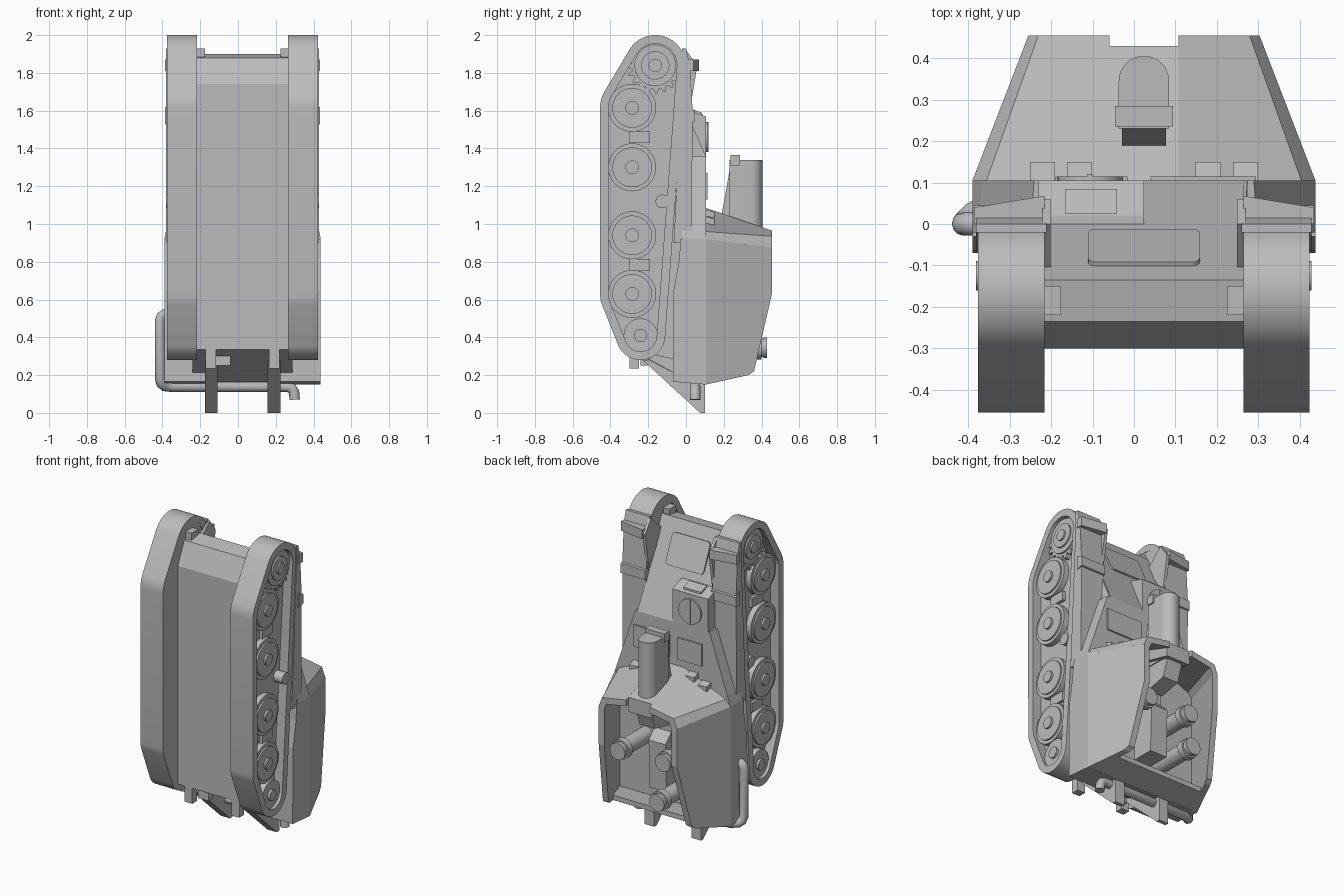
import bpy, bmesh, math
from mathutils import Vector

if "Cube" in bpy.data.objects:
    bpy.data.objects.remove(bpy.data.objects["Cube"], do_unlink=True)

grey = bpy.data.materials.new("plain_grey")
grey.use_nodes = True
grey.diffuse_color = (0.5, 0.5, 0.5, 1)
grey.node_tree.nodes["Principled BSDF"].inputs["Base Color"].default_value = (0.5, 0.5, 0.5, 1)

MID = 0.024  # centre line of the vehicle in x


def finish(name, bm, smooth=False):
    bmesh.ops.recalc_face_normals(bm, faces=bm.faces)
    mesh = bpy.data.meshes.new(name)
    bm.to_mesh(mesh)
    bm.free()
    mesh.materials.append(grey)
    obj = bpy.data.objects.new(name, mesh)
    bpy.context.collection.objects.link(obj)
    if smooth:
        bpy.ops.object.select_all(action="DESELECT")
        obj.select_set(True)
        bpy.context.view_layer.objects.active = obj
        bpy.ops.object.shade_smooth_by_angle(angle=math.radians(35))
    return obj


def loft(name, start, end, smooth=False):
    """Solid between two matching outlines, x measured from the centre line."""
    bm = bmesh.new()
    a = [bm.verts.new((MID + x, y, z)) for x, y, z in start]
    b = [bm.verts.new((MID + x, y, z)) for x, y, z in end]
    n = len(a)
    bm.faces.new(a)
    bm.faces.new(b)
    for i in range(n):
        j = (i + 1) % n
        bm.faces.new((a[i], a[j], b[j], b[i]))
    return finish(name, bm, smooth)


def prism(name, profile, x0, x1, smooth=False):
    """Side profile of (y, z) points pushed along x."""
    return loft(name, [(x0, y, z) for y, z in profile], [(x1, y, z) for y, z in profile], smooth)


def box(name, x0, x1, y0, y1, z0, z1):
    return prism(name, [(y0, z0), (y1, z0), (y1, z1), (y0, z1)], x0, x1)


def circle(r, n=32):
    return [(r * math.cos(math.tau * i / n), r * math.sin(math.tau * i / n)) for i in range(n)]


def disc(name, y, z, r, x0, x1):
    return prism(name, [(y + u, z + v) for u, v in circle(r)], x0, x1, True)


def rod(name, x, z, r, y0, y1):
    ring = circle(r, 24)
    return loft(name, [(x + u, y0, z + v) for u, v in ring],
                [(x + u, y1, z + v) for u, v in ring], True)


# Running gear
SPROCKET, IDLER = (-0.163, 1.84), (-0.24, 0.41)
WHEELS = [(-0.285, z) for z in (1.615, 1.3, 0.94, 0.63)]
TURNS = [(SPROCKET, 0.16), (IDLER, 0.13), (WHEELS[0], 0.17), (WHEELS[3], 0.17)]


def track_outline(inset):
    points = []
    for u, v in circle(1, 72):
        d = Vector((u, v))
        c, r = max(TURNS, key=lambda t: Vector(t[0]).dot(d) + t[1])
        points.append(Vector(c) + d * (r - inset))
    return points


def track(name, x0, x1):
    bm = bmesh.new()
    rings = [[bm.verts.new((MID + x, *p)) for x, p in ((x0, o), (x1, o), (x1, i), (x0, i))]
             for o, i in zip(track_outline(0), track_outline(0.045))]
    for i, ring in enumerate(rings):
        nxt = rings[(i + 1) % len(rings)]
        for k in range(4):
            m = (k + 1) % 4
            bm.faces.new((ring[k], ring[m], nxt[m], nxt[k]))
    return finish(name, bm, True)


for side, s in (("left", 1), ("right", -1)):
    track(f"{side}_track", s * 0.24, s * 0.4)
    prism(f"{side}_track_web", track_outline(0.04), s * 0.243, s * 0.34)
    for i, (y, z) in enumerate(WHEELS):
        disc(f"{side}_road_wheel_{i}", y, z, 0.127, s * 0.3, s * 0.375)
        disc(f"{side}_wheel_face_{i}", y, z, 0.105, s * 0.37, s * 0.385)
        disc(f"{side}_wheel_hub_{i}", y, z, 0.036, s * 0.38, s * 0.398)
    disc(f"{side}_idler", *IDLER, 0.09, s * 0.3, s * 0.38)
    disc(f"{side}_idler_hub", *IDLER, 0.035, s * 0.38, s * 0.395)
    teeth = []
    for i in range(80):
        a, r = math.tau * i / 80, 0.15 if i % 4 < 2 else 0.125
        teeth.append((SPROCKET[0] + r * math.cos(a), SPROCKET[1] + r * math.sin(a)))
    prism(f"{side}_sprocket", teeth, s * 0.3, s * 0.37)
    disc(f"{side}_sprocket_plate", *SPROCKET, 0.11, s * 0.3, s * 0.38)
    disc(f"{side}_sprocket_ring", *SPROCKET, 0.075, s * 0.38, s * 0.39)
    disc(f"{side}_sprocket_hub", *SPROCKET, 0.035, s * 0.39, s * 0.4)
    disc(f"{side}_return_roller", -0.125, 1.12, 0.036, s * 0.3, s * 0.405)
    for z in (1.46, 0.785):
        box(f"{side}_suspension_stop", s * 0.3, s * 0.36, -0.3, -0.19, z - 0.03, z + 0.03)
    box(f"{side}_final_drive", s * 0.2, s * 0.245, -0.22, -0.15, 1.78, 1.93)

    # Mudguards with straps, lamp bar and inner bracket
    prism(f"{side}_mudguard", [(-0.02, 1.93), (0.0, 1.93), (0.02, 1.85), (0.035, 1.6), (0.03, 0.9),
                               (-0.065, 0.9), (-0.02, 1.8)], s * 0.235, s * 0.405)
    prism(f"{side}_mudguard_strap", [(0.0, 1.62), (0.045, 1.6), (0.045, 1.54), (0.0, 1.53)],
          s * 0.235, s * 0.41)
    loft(f"{side}_lamp_bar",
         [(s * 0.24, y, z) for y, z in ((0, 1.81), (0.068, 1.81), (0.068, 1.87), (0, 1.87))],
         [(s * 0.41, y, z) for y, z in ((0, 1.81), (0.04, 1.81), (0.04, 1.87), (0, 1.87))])
    prism(f"{side}_mudguard_bracket", [(-0.115, 1.82), (0.0, 1.92), (0.06, 1.84), (0.02, 1.6)],
          s * 0.225, s * 0.245)

    # Sponson under the compartment, narrowing toward the nose
    prism(f"{side}_sponson", [(-0.07, 0.165), (0.105, 0.15), (0.105, 0.92),
                              (-0.03, 0.92), (-0.035, 0.82), (-0.065, 0.65)], s * 0.2, s * 0.414)
    shape = ((0.2, 0.92), (0.414, 0.92), (0.39, 0.99), (0.265, 1.36), (0.2, 1.36))
    loft(f"{side}_sponson_wedge", [(s * x, 0.105, z) for x, z in shape],
         [(s * (x + 0.01 * (z > 0.95)), -0.02, z) for x, z in shape])

    # Compartment wall, slanted corner and front plate
    wall = [(0.105, 0.92), (0.455, 0.875), (0.455, 0.63), (0.36, 0.22), (0.33, 0.2), (0.105, 0.15)]
    lean = [(0.414 - 0.386 * (y - 0.105), y, z) for y, z in wall]
    loft(f"{side}_compartment_wall", [(s * x, y, z) for x, y, z in lean],
         [(s * (x - 0.04), y, z) for x, y, z in lean])
    corner = [(0.38, 0.105, 0.96), (0.255, 0.455, 0.935), (0.279, 0.455, 0.875), (0.414, 0.105, 0.92)]
    loft(f"{side}_corner_plate", [(s * x, y, z) for x, y, z in corner],
         [(s * (x - 0.035), y, z - 0.025) for x, y, z in corner])
    front = [(0.083, 0.105, 1.085), (0.38, 0.105, 0.96), (0.255, 0.455, 0.935), (0.083, 0.455, 0.965)]
    loft(f"{side}_front_plate", [(s * x, y, z) for x, y, z in front],
         [(s * x, y, z - 0.04) for x, y, z in front])
    for x in (0.155, 0.245):
        z = 1.076 - 0.4 * (x - 0.084)
        prism(f"{side}_vision_block", [(0.1, z + 0.03), (0.15, z + 0.015), (0.15, z - 0.04), (0.1, z - 0.04)],
              s * (x - 0.03), s * (x + 0.03))

    # Rear spade and towing lug
    prism(f"{side}_rear_spade", [(-0.23, 0.28), (0.075, 0.0), (0.1, 0.0), (0.1, 0.17), (-0.1, 0.28)],
          s * 0.133, s * 0.2)
    box(f"{side}_tow_lug", s * 0.14, s * 0.195, -0.3, -0.25, 0.235, 0.34)

# Hull
prism("hull", [(-0.3, 0.335), (-0.3, 1.74), (-0.235, 1.88), (-0.135, 1.9), (0.105, 1.36),
               (0.105, 0.165), (0.02, 0.165)], -0.242, 0.242)
loft("upper_hull", [(x, -0.02, z) for x, z in ((-0.24, 1.62), (0.24, 1.62), (0.29, 1.0), (-0.29, 1.0))],
     [(x, 0.104, z) for x, z in ((-0.25, 1.36), (0.25, 1.36), (0.265, 1.0), (-0.265, 1.0))])
prism("rear_plate", [(-0.29, 0.335), (0.02, 0.165), (0.105, 0.16), (0.105, 0.25)], -0.265, 0.265)
sill = [(0.39, 0.1), (0.335, 0.26), (-0.335, 0.26), (-0.39, 0.1)]
loft("rear_sill", [(x, y, 0.15 + (y - 0.1) * 0.22) for x, y in sill],
     [(x, y, 0.2 + (y - 0.1) * 0.1) for x, y in sill])
box("rear_latch", -0.14, -0.065, -0.24, -0.2, 0.25, 0.3)

# Nose hatch with rounded corners, lying on the sloped plate
tilt = 0.54 / 0.24
outline = []
for k, (cx, cy) in enumerate(((0.115, -0.03), (-0.115, -0.03), (-0.115, -0.09), (0.115, -0.09))):
    for i in range(5):
        a = math.pi / 2 * (k + i / 4)
        outline.append((cx + 0.02 * math.cos(a), cy + 0.01 * math.sin(a)))
loft("nose_hatch", [(x, y - 0.01, 1.9 - (y + 0.135) * tilt) for x, y in outline],
     [(x, y + 0.008, 1.907 - (y + 0.135) * tilt) for x, y in outline])

# Driver's hood with front visor and split round hatch
prism("driver_hood", [(0.0, 1.6), (0.02, 1.6), (0.105, 1.57), (0.105, 1.33), (0.0, 1.33)], -0.255, 0.0)
prism("driver_visor", [(0.025, 1.61), (0.085, 1.59), (0.085, 1.56), (0.025, 1.57)], -0.19, -0.065)
rod("driver_hatch", -0.13, 1.46, 0.08, 0.1, 0.115)
box("hatch_bar", -0.137, -0.123, 0.11, 0.12, 1.38, 1.54)
for x0, x1 in ((-0.214, -0.04), (0.016, 0.27)):
    box("deck_panel", x0, x1, 0.1, 0.115, 1.13, 1.27)

# Gun in its housing
arch = [(-0.061, 0.23), (0.061, 0.23)]
arch += [(0.061 * math.cos(math.pi * i / 16), 0.345 + 0.061 * math.sin(math.pi * i / 16)) for i in range(17)]
loft("gun_barrel", [(x, y, 0.9) for x, y in arch], [(x, y, 1.34) for x, y in arch], True)
box("muzzle_block", -0.07, 0.07, 0.235, 0.285, 1.31, 1.365)
prism("barrel_cradle", [(0.187, 1.04), (0.23, 1.28), (0.235, 0.95), (0.187, 0.95)], -0.053, 0.053)
prism("mantlet", [(0.105, 1.085), (0.43, 0.973), (0.43, 0.88), (0.105, 0.96)], -0.084, 0.084)
prism("breech", [(0.22, 0.9), (0.4, 0.9), (0.36, 0.78), (0.22, 0.75)], -0.055, 0.055)
prism("gun_mount", [(0.1, 0.33), (0.25, 0.33), (0.26, 0.64), (0.2, 0.7), (0.2, 0.9), (0.1, 0.9)], -0.06, 0.06)

# Stowed canisters
for x, z, tip in ((0.185, 0.585, 0.4), (-0.13, 0.59, 0.39), (-0.115, 0.345, 0.43)):
    rod("canister", x, z, 0.05, 0.1, tip - 0.02)
    rod("canister_collar", x, z, 0.062, tip - 0.07, tip - 0.03)
    rod("canister_cap", x, z, 0.054, tip - 0.02, tip)

# Exhaust pipe
path = [(-0.36, 0, 0.52), (-0.39, 0, 0.52), (-0.405, 0, 0.51), (-0.412, 0, 0.49), (-0.412, 0, 0.18),
        (-0.405, 0.01, 0.155), (-0.39, 0.025, 0.142), (-0.35, 0.048, 0.138), (0.26, 0.048, 0.138),
        (0.285, 0.048, 0.13), (0.297, 0.048, 0.11), (0.3, 0.048, 0.07)]
curve = bpy.data.curves.new("exhaust_pipe", "CURVE")
curve.dimensions = "3D"
curve.bevel_depth = 0.028
curve.bevel_resolution = 4
curve.use_fill_caps = True
line = curve.splines.new("POLY")
line.points.add(len(path) - 1)
for point, co in zip(line.points, path):
    point.co = (*co, 1)
line.use_smooth = True
curve.materials.append(grey)
bpy.context.collection.objects.link(bpy.data.objects.new("exhaust_pipe", curve))
